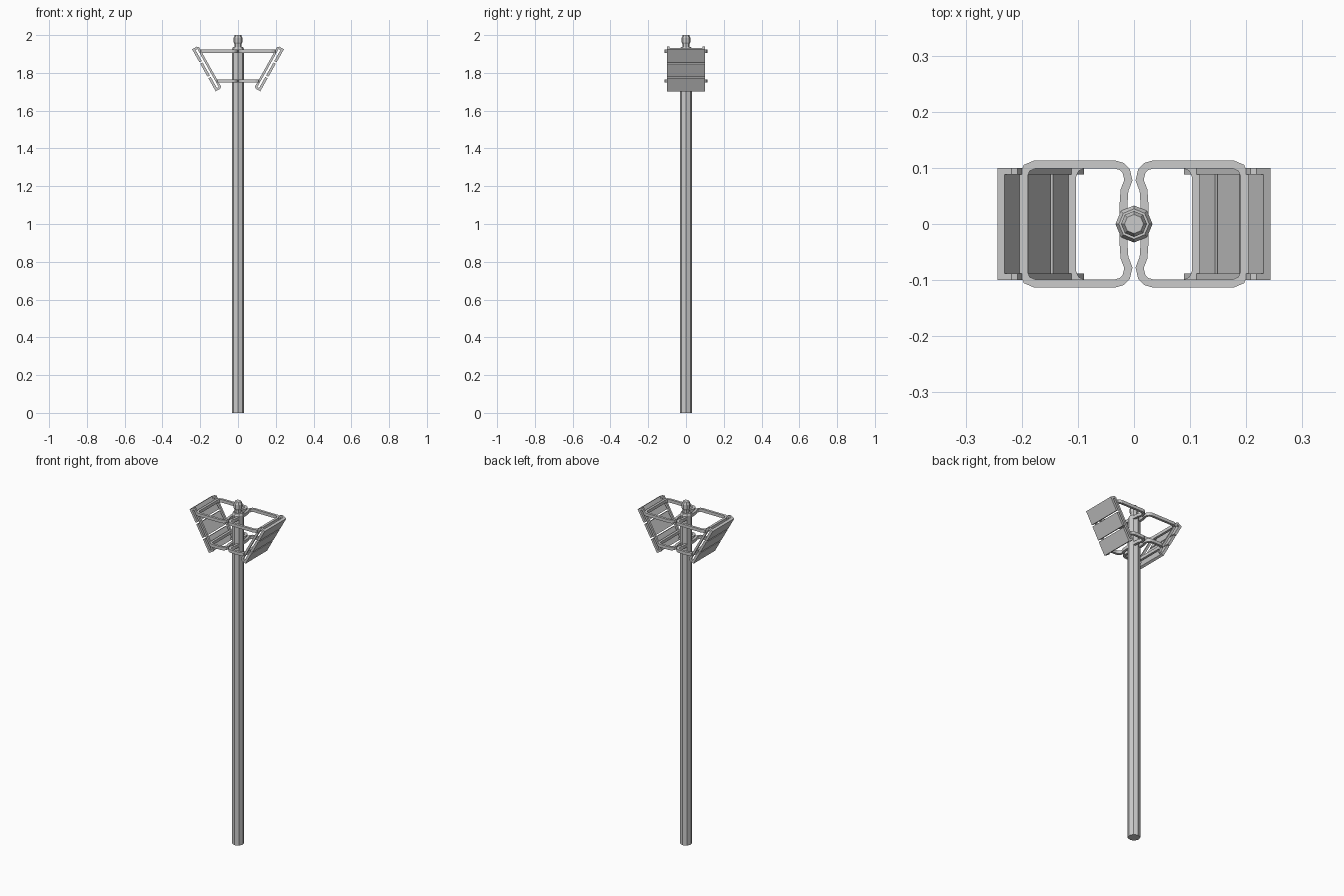
import bpy, bmesh, math
from mathutils import Vector

if "Cube" in bpy.data.objects:
    bpy.data.objects.remove(bpy.data.objects["Cube"])


def make_object(name, bm):
    bmesh.ops.recalc_face_normals(bm, faces=bm.faces)
    me = bpy.data.meshes.new(name)
    bm.to_mesh(me)
    bm.free()
    ob = bpy.data.objects.new(name, me)
    bpy.context.collection.objects.link(ob)
    return ob


def lathe(name, profile, sides=8):
    """Stack of polygon rings with capped ends."""
    bm = bmesh.new()
    rings = [[bm.verts.new((r * math.cos(2 * math.pi * i / sides),
                            r * math.sin(2 * math.pi * i / sides), z))
              for i in range(sides)] for r, z in profile]
    for a, b in zip(rings, rings[1:]):
        for i in range(sides):
            j = (i + 1) % sides
            bm.faces.new((a[i], a[j], b[j], b[i]))
    bm.faces.new(rings[0])
    bm.faces.new(rings[-1])
    return make_object(name, bm)


def strip(name, path, width, depth, to3d, closed):
    """Flat bar following a 2D path; to3d maps (a, b, height) to space."""
    bm = bmesh.new()
    pts = [Vector(p) for p in path]
    n = len(pts)
    rings = []
    for i, p in enumerate(pts):
        prev = pts[i - 1] if closed or i > 0 else None
        nxt = pts[(i + 1) % n] if closed or i < n - 1 else None
        d1 = (p - prev).normalized() if prev is not None else (nxt - p).normalized()
        d2 = (nxt - p).normalized() if nxt is not None else d1
        t = (d1 + d2).normalized()
        off = Vector((-t.y, t.x)) * (width / 2 / max(t.dot(d1), 0.3))
        rings.append([bm.verts.new(to3d(*(p + off * s), h * depth / 2))
                      for s, h in ((-1, -1), (1, -1), (1, 1), (-1, 1))])
    for i in range(n if closed else n - 1):
        a, b = rings[i], rings[(i + 1) % n]
        for k in range(4):
            m = (k + 1) % 4
            bm.faces.new((a[k], a[m], b[m], b[k]))
    if not closed:
        bm.faces.new(rings[0])
        bm.faces.new(rings[-1])
    return make_object(name, bm)


def mirror_x(ob):
    mod = ob.modifiers.new("mirror", 'MIRROR')
    mod.use_axis = (True, False, False)


# Octagonal pole and its small cap
lathe("pole", [(.033, 0), (.033, 1.925), (.027, 1.936)])
lathe("pole_cap", [(.019, 1.93), (.019, 1.953), (.023, 1.962),
                   (.023, 1.985), (.017, 2.0)])


# Rounded hoops clamped to the pole
def hoop(name, x_out, z):
    y, r = 0.106, 0.028
    half = [(.019, .03), (.017, .06), (.010, y - r), (.014, y - r * .4),
            (.022, y - r * .12), (.034, y)]
    half += [(x_out - .02, y), (x_out - .006, y - .006), (x_out, y - .02)]
    path = half + [(a, -b) for a, b in reversed(half)]
    mirror_x(strip(name, path, .014, .018,
                   lambda a, b, h: (a, b, z + h), True))


hoop("upper_hoop", .197, 1.915)
hoop("lower_hoop", .110, 1.757)

# Tilted panel frame: u runs down the slope, v runs in towards the pole
TOP = Vector((.243, 1.925))
DOWN = Vector((-.49, -.872))
IN = Vector((-.872, .49))


def tilted(u, v, y):
    p = TOP + DOWN * u + IN * v
    return (p.x, y, p.y)


# C-shaped side brackets
for side, s in (("front", -1), ("back", 1)):
    path = [(.006, .006), (.006, .026), (.010, .031),
            (.245, .031), (.249, .026), (.249, .006)]
    mirror_x(strip(side + "_bracket", path, .012, .012,
                   lambda u, v, h: tilted(u, v, s * .094 + h), False))

# Three slats per panel
for i in range(3):
    u = i * .088
    mirror_x(strip("slat_%d" % (i + 1), [(u, .007), (u + .079, .007)],
                   .014, .2, tilted, False))
